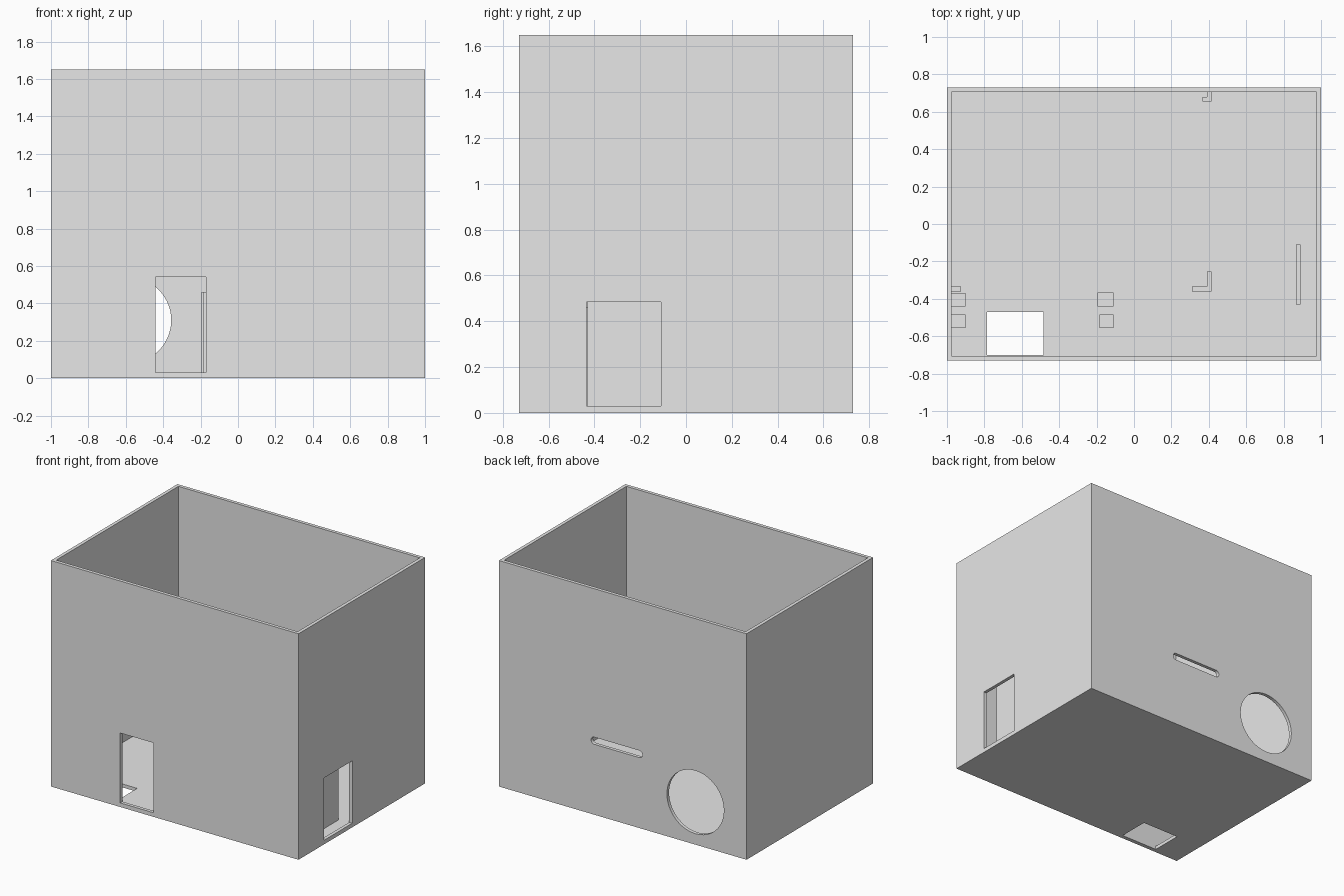
import bpy, bmesh, math

if "Cube" in bpy.data.objects:
    bpy.data.objects.remove(bpy.data.objects["Cube"])

WALL = 0.025
W, D, H = 1.0, 0.73, 1.65

grey = bpy.data.materials.new("light_grey")
grey.diffuse_color = (0.8, 0.8, 0.8, 1)
grey.use_nodes = True
grey.node_tree.nodes["Principled BSDF"].inputs["Base Color"].default_value = grey.diffuse_color


def prism(name, outline, z0, z1):
    """Extrude a flat outline (x, y) upward from z0 to z1."""
    bm = bmesh.new()
    face = bm.faces.new([bm.verts.new((x, y, z0)) for x, y in outline])
    side = bmesh.ops.extrude_face_region(bm, geom=[face])
    top = [v for v in side["geom"] if isinstance(v, bmesh.types.BMVert)]
    bmesh.ops.translate(bm, verts=top, vec=(0, 0, z1 - z0))
    bmesh.ops.recalc_face_normals(bm, faces=bm.faces)
    mesh = bpy.data.meshes.new(name)
    bm.to_mesh(mesh)
    bm.free()
    mesh.materials.append(grey)
    ob = bpy.data.objects.new(name, mesh)
    bpy.context.collection.objects.link(ob)
    return ob


def box(name, x0, x1, y0, y1, z0, z1):
    return prism(name, [(x0, y0), (x1, y0), (x1, y1), (x0, y1)], z0, z1)


def back_cutter(name, outline):
    """Cutter through the back wall from an outline in x and z."""
    ob = prism(name, [(x, -z) for x, z in outline], 0.65, 0.8)
    ob.rotation_euler.x = -math.pi / 2
    # the turned prism maps local (x, y, z) to (x, z, -y)
    return ob


def arc(cx, cz, r, start, end, n):
    return [(cx + r * math.cos(math.radians(start + (end - start) * i / n)),
             cz + r * math.sin(math.radians(start + (end - start) * i / n)))
            for i in range(n + 1)]


def cut(target, cutter):
    cutter.hide_render = True
    mod = target.modifiers.new(cutter.name, 'BOOLEAN')
    mod.operation = 'DIFFERENCE'
    mod.solver = 'EXACT'
    mod.object = cutter
    bpy.context.view_layer.update()
    bpy.context.view_layer.objects.active = target
    bpy.ops.object.modifier_apply(modifier=mod.name)
    bpy.data.objects.remove(cutter)


# Open-topped box
shell = box("box_shell", -W, W, -D, D, 0, H)
cut(shell, box("cavity", -W + WALL, W - WALL, -D + WALL, D - WALL, WALL, H + 0.2))

# Openings in front wall, right wall and floor
cut(shell, box("front_opening", -0.44, -0.17, -0.8, -0.65, 0.03, 0.54))
cut(shell, box("right_opening", 0.93, 1.1, -0.435, -0.11, 0.03, 0.485))
cut(shell, box("floor_opening", -0.785, -0.485, -0.70, -0.47, -0.1, 0.1))

# Round hole and rounded slot in back wall
cut(shell, back_cutter("round_hole", arc(-0.587, 0.31, 0.23, 0, 360, 64)[:-1]))
cut(shell, back_cutter("slot", arc(0.23, 0.54, 0.026, -90, 90, 12)
                       + arc(-0.133, 0.54, 0.026, 90, 270, 12)))

# Screen plate behind the right opening
box("screen_plate", 0.865, 0.89, -0.43, -0.11, WALL, 0.6)

# Guide posts either side of the front and floor openings
POST = 0.46
box("post_front_right", -0.185, -0.11, -0.555, -0.485, WALL, POST)
box("post_rear_right", -0.195, -0.11, -0.44, -0.365, WALL, POST)
box("post_front_left", -0.975, -0.9, -0.555, -0.485, WALL, POST)
box("post_rear_left", -0.975, -0.9, -0.44, -0.37, WALL, POST)
box("left_bracket", -0.975, -0.925, -0.36, -0.335, WALL, POST)

# L-shaped corner brackets
prism("corner_bracket", [(0.31, -0.36), (0.415, -0.36), (0.415, -0.255),
                         (0.39, -0.255), (0.39, -0.335), (0.31, -0.335)], WALL, POST)
prism("back_bracket", [(0.365, 0.655), (0.415, 0.655), (0.415, 0.705),
                       (0.39, 0.705), (0.39, 0.68), (0.365, 0.68)], WALL, POST)
